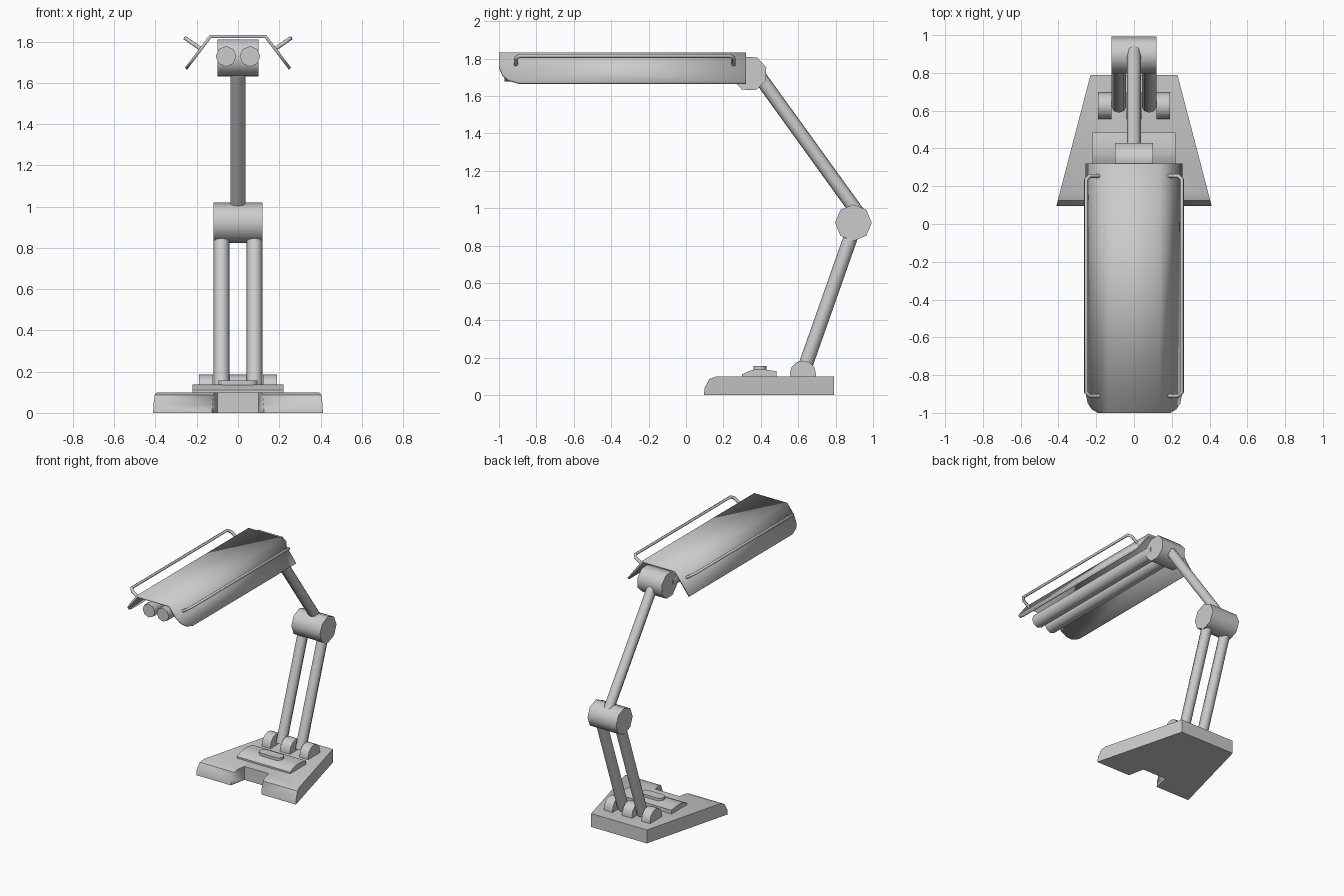
import bpy, bmesh, math
from mathutils import Vector

if "Cube" in bpy.data.objects:
    bpy.data.objects.remove(bpy.data.objects["Cube"])

grey = bpy.data.materials.new("light grey")
grey.use_nodes = True
colour = (0.6, 0.6, 0.6, 1)
grey.diffuse_color = colour
grey.node_tree.nodes["Principled BSDF"].inputs["Base Color"].default_value = colour


def finish(name, bm, angle=60, normals=True):
    if normals:
        bmesh.ops.recalc_face_normals(bm, faces=bm.faces)
    mesh = bpy.data.meshes.new(name)
    bm.to_mesh(mesh)
    bm.free()
    mesh.materials.append(grey)
    ob = bpy.data.objects.new(name, mesh)
    bpy.context.collection.objects.link(ob)
    bpy.ops.object.select_all(action='DESELECT')
    ob.select_set(True)
    bpy.context.view_layer.objects.active = ob
    bpy.ops.object.shade_smooth_by_angle(angle=math.radians(angle))
    return ob


def prism(points, axis, lo, hi):
    """Extrude a closed 2D outline along axis 0 (x) or 2 (z)."""
    bm = bmesh.new()
    place = (lambda p, d: (d, *p)) if axis == 0 else (lambda p, d: (*p, d))
    face = bm.faces.new([bm.verts.new(place(p, lo)) for p in points])
    new = bmesh.ops.extrude_face_region(bm, geom=[face])["geom"]
    step = Vector(place((0, 0), hi - lo))
    bmesh.ops.translate(bm, vec=step, verts=[v for v in new if isinstance(v, bmesh.types.BMVert)])
    return bm


def ring(y, z, r, sides=8, start=0, sweep=360):
    n = sides if sweep == 360 else sides + 1
    angles = [math.radians(start + sweep * i / sides) for i in range(n)]
    return [(y + r * math.cos(a), z + r * math.sin(a)) for a in angles]


def rod(name, a, b, r, sides=8):
    a, b = Vector(a), Vector(b)
    bm = bmesh.new()
    bmesh.ops.create_cone(bm, cap_ends=True, segments=sides, radius1=r, radius2=r, depth=(b - a).length)
    bmesh.ops.rotate(bm, verts=bm.verts, matrix=(b - a).to_track_quat('Z', 'Y').to_matrix())
    bmesh.ops.translate(bm, vec=(a + b) / 2, verts=bm.verts)
    return finish(name, bm)


# Tapered base with a rounded front edge
bm = prism([(0.79, 0), (0.79, 0.1), (0.16, 0.1), (0.125, 0.087), (0.1, 0.04), (0.095, 0)], 0, -0.6, 0.6)
for side in (-1, 1):
    cut = bmesh.ops.bisect_plane(bm, geom=bm.verts[:] + bm.edges[:] + bm.faces[:], clear_outer=True,
                                 plane_co=(side * 0.23, 0.79, 0), plane_no=(side * 0.69, 0.18, 0))
    edges = [e for e in cut["geom_cut"] if isinstance(e, bmesh.types.BMEdge)]
    bmesh.ops.edgenet_fill(bm, edges=edges)
base = finish("base", bm, 40)

# Notch in the front of the base
cutter = finish("notch_cutter", prism([(-0.135, 0.05), (0.135, 0.05), (0.1, 0.22), (-0.1, 0.22)], 2, -0.1, 0.3))
cutter.hide_render = True
mod = base.modifiers.new("notch", 'BOOLEAN')
mod.object = cutter
mod.solver = 'EXACT'
bpy.context.view_layer.objects.active = base
bpy.ops.object.modifier_move_to_index(modifier="notch", index=0)
bpy.ops.object.modifier_apply(modifier="notch")
bpy.data.objects.remove(cutter)

# Control panel and its oblong button
finish("control_panel", prism([(0.3, 0.1), (0.3, 0.112), (0.34, 0.13), (0.37, 0.138), (0.42, 0.138),
                               (0.485, 0.128), (0.485, 0.1)], 0, -0.22, 0.22), 30)
outline = ring(0.06, 0.395, 0.035, 6, -90, 180) + ring(-0.06, 0.395, 0.035, 6, 90, 180)
finish("button", prism(outline, 2, 0.12, 0.156), 40)

# Base hinge knuckles
for name, x0, x1 in (("left", 0.12, 0.19), ("middle", -0.04, 0.04), ("right", -0.19, -0.12)):
    outline = [(0.695, 0.09)] + ring(0.625, 0.115, 0.07, 6, 0, 180) + [(0.555, 0.09)]
    finish(name + "_base_hinge", prism(outline, 0, x0, x1))

# Twin lower arms, elbow and single upper arm
for name, x in (("left", 0.08), ("right", -0.08)):
    rod(name + "_lower_arm", (x, 0.625, 0.12), (x, 0.9, 0.9), 0.038)
finish("elbow", prism(ring(0.895, 0.922, 0.098), 0, -0.118, 0.118))
rod("upper_arm", (0, 0.93, 0.96), (0, 0.36, 1.75), 0.037)

# Head hinge
finish("head_hinge", prism(ring(0.34, 1.72, 0.095, 8, 20), 0, -0.1, 0.1))

# Folded sheet shade with rounded front corners
bm = bmesh.new()
profile = [(-0.252, 1.668), (-0.133, 1.825), (0.133, 1.825), (0.252, 1.668)]
rows = [[bm.verts.new((x, y, z)) for x, z in profile] for y in (-1, 0.32)]
for i in range(3):
    bm.faces.new((rows[0][i], rows[0][i + 1], rows[1][i + 1], rows[1][i]))
corner = [(-1, 1.755), (-0.982, 1.713), (-0.95, 1.685), (-0.89, 1.668)]
for (y0, z0), (y1, z1) in zip(corner, corner[1:]):
    bmesh.ops.bisect_plane(bm, geom=bm.verts[:] + bm.edges[:] + bm.faces[:], clear_outer=True,
                           plane_co=(0, y0, z0), plane_no=(0, z1 - z0, y0 - y1))
shade = finish("shade", bm, 60, False)
solid = shade.modifiers.new("sheet thickness", 'SOLIDIFY')
solid.thickness = 0.014
solid.offset = 0
solid.use_even_offset = True

# Twin lamp tubes
for name, x in (("left", 0.058), ("right", -0.058)):
    rod(name + "_tube", (x, -0.97, 1.728), (x, 0.3, 1.728), 0.05)

# Wire handles standing off the sloping sides
for name, s in (("left", 1), ("right", -1)):
    curve = bpy.data.curves.new(name + "_handle", 'CURVE')
    curve.dimensions = '3D'
    curve.bevel_depth = 0.011
    curve.bevel_resolution = 1
    curve.use_fill_caps = True
    curve.materials.append(grey)
    path = [(0.18, 0.255, 1.764), (0.235, 0.255, 1.802), (0.254, 0.235, 1.815),
            (0.254, -0.89, 1.815), (0.235, -0.91, 1.802), (0.18, -0.91, 1.764)]
    spline = curve.splines.new('POLY')
    spline.points.add(len(path) - 1)
    for point, (x, y, z) in zip(spline.points, path):
        point.co = (s * x, y, z, 1)
    bpy.context.collection.objects.link(bpy.data.objects.new(name + "_handle", curve))
